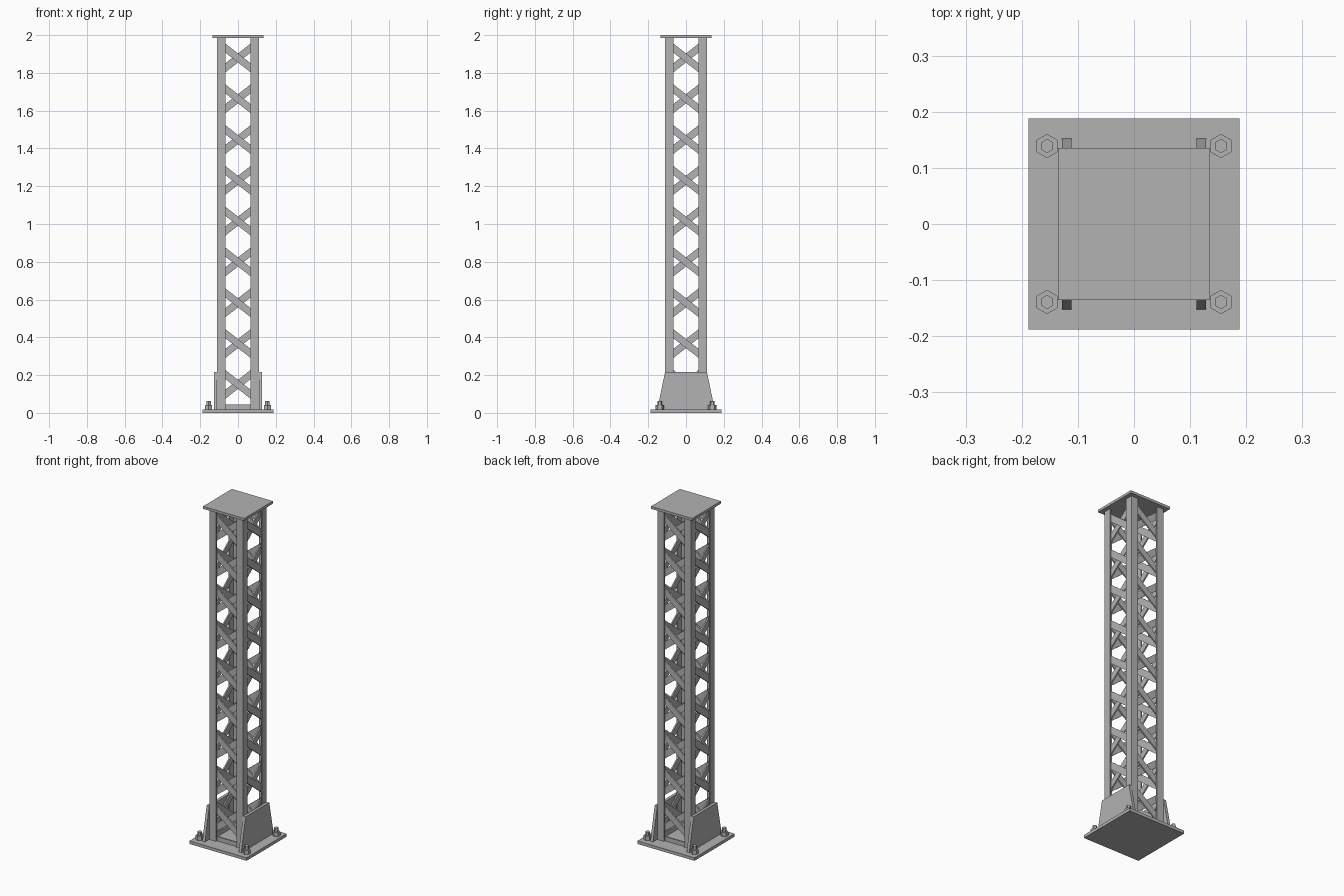
import bpy, bmesh, math
from mathutils import Matrix, Vector

if "Cube" in bpy.data.objects:
    bpy.data.objects.remove(bpy.data.objects["Cube"])

steel = bpy.data.materials.new("grey_steel")
steel.use_nodes = True
GREY = (0.45, 0.45, 0.45, 1)
steel.diffuse_color = GREY
steel.node_tree.nodes["Principled BSDF"].inputs["Base Color"].default_value = GREY

BASE, TOP = 0.018, 1.985     # top of base plate, underside of cap plate
OUT, FLANGE, T = 0.111, 0.044, 0.008
PANELS, PITCH, FIRST = 9, 0.216, 0.151


def finish(name, bm):
    bmesh.ops.recalc_face_normals(bm, faces=bm.faces)
    mesh = bpy.data.meshes.new(name)
    bm.to_mesh(mesh)
    bm.free()
    mesh.materials.append(steel)
    obj = bpy.data.objects.new(name, mesh)
    bpy.context.collection.objects.link(obj)
    return obj


def add_box(bm, size, centre, rot=Matrix()):
    m = Matrix.Translation(centre) @ rot @ Matrix.Diagonal((*size, 1))
    bmesh.ops.create_cube(bm, size=1, matrix=m)


def add_prism(bm, points, depth):
    """Extrude a closed outline of 3D points along a vector."""
    face = bm.faces.new([bm.verts.new(p) for p in points])
    ext = bmesh.ops.extrude_face_region(bm, geom=[face])["geom"]
    bmesh.ops.translate(bm, vec=depth, verts=[v for v in ext if isinstance(v, bmesh.types.BMVert)])


def plate(name, half, low, high):
    bm = bmesh.new()
    add_box(bm, (2 * half, 2 * half, high - low), (0, 0, (low + high) / 2))
    finish(name, bm)


plate("base_plate", 0.188, 0, BASE)
plate("cap_plate", 0.135, TOP, 2.0)

# Corner legs: L-shaped angle sections
inner, web = OUT - FLANGE, OUT - T
profile = [(OUT, OUT), (inner, OUT), (inner, web), (web, web), (web, inner), (OUT, inner)]
for sx, side in ((-1, "right"), (1, "left")):
    for sy, end in ((-1, "front"), (1, "back")):
        bm = bmesh.new()
        add_prism(bm, [(sx * x, sy * y, BASE) for x, y in profile], Vector((0, 0, TOP - BASE)))
        finish(f"{end}_{side}_leg", bm)

# Crossed flat braces and a bottom strut on each face
angle = math.radians(38)
for k, face in enumerate(("front", "left", "back", "right")):
    bm = bmesh.new()
    for i in range(PANELS):
        for layer, sign in enumerate((1, -1)):
            y = -web + T * (layer + 0.5)
            add_box(bm, (0.235, T, 0.038), (0, y, FIRST + i * PITCH),
                    Matrix.Rotation(sign * angle, 4, "Y"))
    add_box(bm, (2 * web, T, 0.026), (0, -web + T / 2, BASE + 0.013))
    bmesh.ops.rotate(bm, verts=bm.verts, matrix=Matrix.Rotation(k * math.pi / 2, 3, "Z"))
    finish(f"{face}_bracing", bm)

# Tapered gusset plates on both sides
for s, side in ((-1, "right"), (1, "left")):
    bm = bmesh.new()
    outline = [(-0.152, BASE), (0.152, BASE), (0.111, 0.216), (-0.111, 0.216)]
    add_prism(bm, [(s * OUT, y, z) for y, z in outline], Vector((s * 0.017, 0, 0)))
    finish(f"{side}_gusset", bm)

# Anchor bolts with hexagonal nuts
for sx, side in ((-1, "right"), (1, "left")):
    for sy, end in ((-1, "front"), (1, "back")):
        bm = bmesh.new()
        for radius, top in ((0.0215, 0.042), (0.0125, 0.064)):
            m = Matrix.Translation((sx * 0.155, sy * 0.139, (BASE + top) / 2))
            bmesh.ops.create_cone(bm, cap_ends=True, segments=6, radius1=radius,
                                  radius2=radius, depth=top - BASE, matrix=m)
        finish(f"{end}_{side}_anchor_bolt", bm)
